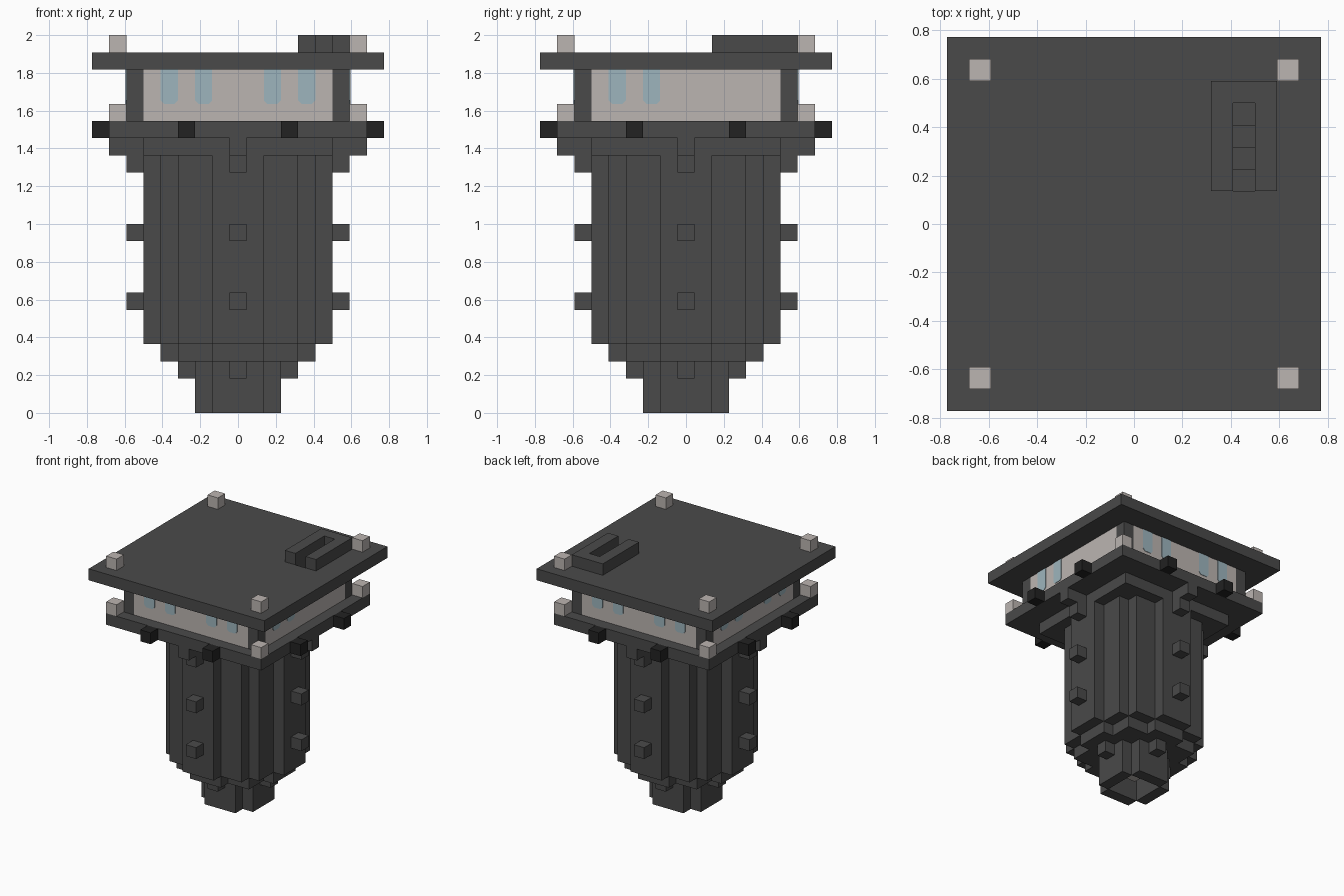
import bpy, bmesh
from math import pi
from mathutils import Matrix, Vector

if "Cube" in bpy.data.objects:
    bpy.data.objects.remove(bpy.data.objects["Cube"])

U = 1 / 11  # size of one building block


def material(name, rgb):
    m = bpy.data.materials.new(name)
    m.use_nodes = True
    m.diffuse_color = (*rgb, 1)
    m.node_tree.nodes["Principled BSDF"].inputs["Base Color"].default_value = (*rgb, 1)
    return m


DARK = material("dark_grey", (0.068, 0.068, 0.068))
BLACK = material("near_black", (0.016, 0.016, 0.016))
PALE = material("warm_pale_grey", (0.5, 0.46, 0.44))
BLUE = material("pale_blue", (0.34, 0.46, 0.51))


def finish(name, bm, thickness, mat):
    """Turn a flat sheet into a solid part, thickened along its normals."""
    mesh = bpy.data.meshes.new(name)
    bm.to_mesh(mesh)
    bm.free()
    mesh.materials.append(mat)
    ob = bpy.data.objects.new(name, mesh)
    bpy.context.collection.objects.link(ob)
    mod = ob.modifiers.new("thickness", 'SOLIDIFY')
    mod.thickness = thickness
    mod.offset = 1
    return ob


def slab(name, cells, z0, z1, mat=DARK):
    """Blocks on the given grid cells, from level z0 up to z1."""
    bm = bmesh.new()
    h = 0.5
    for i, j in sorted(cells):
        corners = ((i - h, j - h), (i + h, j - h), (i + h, j + h), (i - h, j + h))
        bm.faces.new([bm.verts.new((x * U, y * U, z0 * U)) for x, y in corners])
    bmesh.ops.remove_doubles(bm, verts=bm.verts, dist=U / 100)
    bmesh.ops.dissolve_limit(bm, angle_limit=0.01, verts=bm.verts, edges=bm.edges)
    return finish(name, bm, (z1 - z0) * U, mat)


def rect(x0, x1, y0, y1):
    return {(i, j) for i in range(x0, x1 + 1) for j in range(y0, y1 + 1)}


def square(n):
    return rect(-n, n, -n, n)


def disc(n):
    return {(i, j) for i, j in square(n) if i * i + j * j <= (n + 0.25) ** 2}


def around(cells):
    """Repeat cells on all four sides."""
    out = set()
    for i, j in cells:
        out |= {(i, j), (-j, i), (-i, -j), (j, -i)}
    return out


# Hollow foot with a pale core
slab("foot", disc(2) - square(1), 0, 3)
slab("foot_core", {(0, 0)}, 1, 3, PALE)

# Stepped round shaft
slab("shaft_base", disc(4), 3, 4)
slab("shaft", disc(5), 4, 15)
slab("shaft_cap", square(5), 15, 16)

# Studs and stepped brackets at the middle of each side
slab("foot_studs", around({(0, -3)}), 2, 3)
for label, z in (("lower", 6), ("upper", 10), ("bracket", 14)):
    slab(label + "_studs", around({(0, -6)}), z, z + 1)
slab("bracket_arms", around({(0, -6), (0, -7)}), 15, 16)

# Platform with black blocks on its rim
slab("platform", square(7), 16, 17)
slab("rim_blocks", around({(-3, -8), (3, -8)}), 16, 17, BLACK)

# Cabin: corner posts and pale walls
slab("corner_posts", around({(6, 6)}), 17, 20)
slab("cabin_walls", around(rect(-5, 5, -6, -6)), 17, 20, PALE)

# Windows, with cut lower corners; the stair side has only two
bm = bmesh.new()
pane = ((-.5, 18.2), (-.3, 18), (.3, 18), (.5, 18.2), (.5, 20), (-.5, 20))
for side in range(4):
    turn = Matrix.Rotation(side * pi / 2, 3, 'Z')
    for c in ((-4, -2) if side == 1 else (-4, -2, 2, 4)):
        bm.faces.new([bm.verts.new(turn @ Vector((c + x, -6.5, z)) * U) for x, z in pane])
finish("windows", bm, 0.004, BLUE)

# Roof with a stair opening and its railing
opening = rect(5, 5, 2, 5)
slab("roof", square(8) - opening, 20, 21)
slab("stair_railing", rect(4, 6, 2, 6) - opening, 21, 22)
for k in range(3):
    slab("stair_step", {(5, 2 + k)}, 17, 20 - k)

# Corner lamps on the platform and the roof
for label, z in (("platform", 17), ("roof", 21)):
    slab(label + "_lamps", around({(7, 7)}), z, z + 1, PALE)
